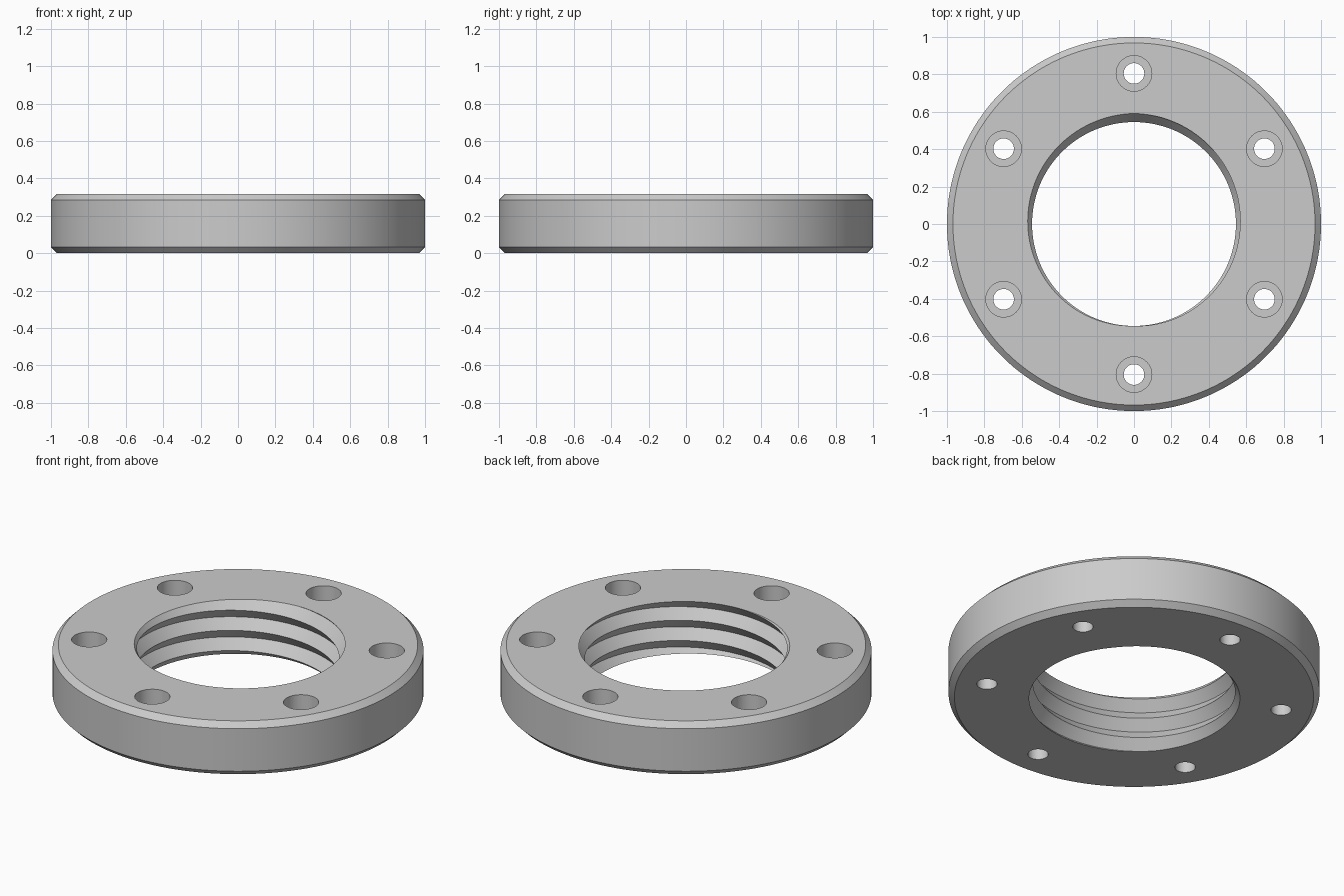
import bpy, bmesh
from math import sin, cos, pi, radians, floor

default = bpy.data.objects.get("Cube")
if default:
    bpy.data.objects.remove(default)

HEIGHT, OUTER, CHAMFER = 0.317, 1.0, 0.032
CREST, ROOT, PITCH = 0.545, 0.591, 0.12
BOLT_CIRCLE, BORE, HOLE, BORE_DEPTH = 0.805, 0.095, 0.055, 0.11
SEGMENTS = 180

steel = bpy.data.materials.new("grey steel")
steel.use_nodes = True
grey = (0.6, 0.6, 0.6, 1)
steel.diffuse_color = grey
steel.node_tree.nodes["Principled BSDF"].inputs["Base Color"].default_value = grey


def lathe_grid(bm, columns):
    """Skin closed profile loops into a ring and weld coincident points."""
    rings = [[bm.verts.new(p) for p in col] for col in columns]
    for a, b in zip(rings, rings[1:]):
        for j in range(len(a)):
            k = (j + 1) % len(a)
            bm.faces.new((a[j], b[j], b[k], a[k]))


def make_object(name, bm):
    bmesh.ops.remove_doubles(bm, verts=bm.verts, dist=1e-5)
    bmesh.ops.recalc_face_normals(bm, faces=bm.faces)
    mesh = bpy.data.meshes.new(name)
    bm.to_mesh(mesh)
    bm.free()
    mesh.materials.append(steel)
    obj = bpy.data.objects.new(name, mesh)
    bpy.context.collection.objects.link(obj)
    return obj


def crest_height(angle):
    """Right-handed helix: height of one thread crest at this angle."""
    return HEIGHT - PITCH / 2 + PITCH * (angle - pi / 2) / (2 * pi)


def thread_radius(angle, z):
    t = (z - crest_height(angle)) / PITCH
    t = abs(t - floor(t + 0.5)) * 2
    return CREST + (ROOT - CREST) * t


# Ring body: V-thread bore rows clipped to the ring height, chamfered outside
columns = []
for i in range(SEGMENTS + 1):
    angle = 2 * pi * i / SEGMENTS
    profile = []
    for k in range(-9, 6):
        z = min(max(crest_height(angle) + k * PITCH / 2, 0), HEIGHT)
        profile.append((thread_radius(angle, z), z))
    profile += [(OUTER - CHAMFER, HEIGHT), (OUTER, HEIGHT - CHAMFER),
                (OUTER, CHAMFER), (OUTER - CHAMFER, 0)]
    columns.append([(r * cos(angle), r * sin(angle), z) for r, z in profile])
bm = bmesh.new()
lathe_grid(bm, columns)
ring = make_object("threaded_ring", bm)

# Counterbored bolt holes
bm = bmesh.new()
for n in range(6):
    a = radians(30 + 60 * n)
    cx, cy = BOLT_CIRCLE * cos(a), BOLT_CIRCLE * sin(a)
    levels = [(HOLE, -0.1), (HOLE, HEIGHT - BORE_DEPTH),
              (BORE, HEIGHT - BORE_DEPTH), (BORE, HEIGHT + 0.1)]
    loops = [[bm.verts.new((cx + r * cos(2 * pi * s / 48), cy + r * sin(2 * pi * s / 48), z))
              for s in range(48)] for r, z in levels]
    for low, high in zip(loops, loops[1:]):
        for s in range(48):
            t = (s + 1) % 48
            bm.faces.new((low[s], low[t], high[t], high[s]))
    bm.faces.new(loops[0])
    bm.faces.new(loops[-1])
cutter = make_object("bolt_hole_cutter", bm)
cutter.hide_render = True

cut = ring.modifiers.new("bolt_holes", "BOOLEAN")
cut.operation = "DIFFERENCE"
cut.solver = "EXACT"
cut.object = cutter

# Apply the cut and drop the helper
bpy.ops.object.select_all(action="DESELECT")
bpy.context.view_layer.objects.active = ring
ring.select_set(True)
bpy.ops.object.modifier_apply(modifier=cut.name)
bpy.data.objects.remove(cutter)
bpy.ops.object.shade_smooth_by_angle(angle=radians(30))
